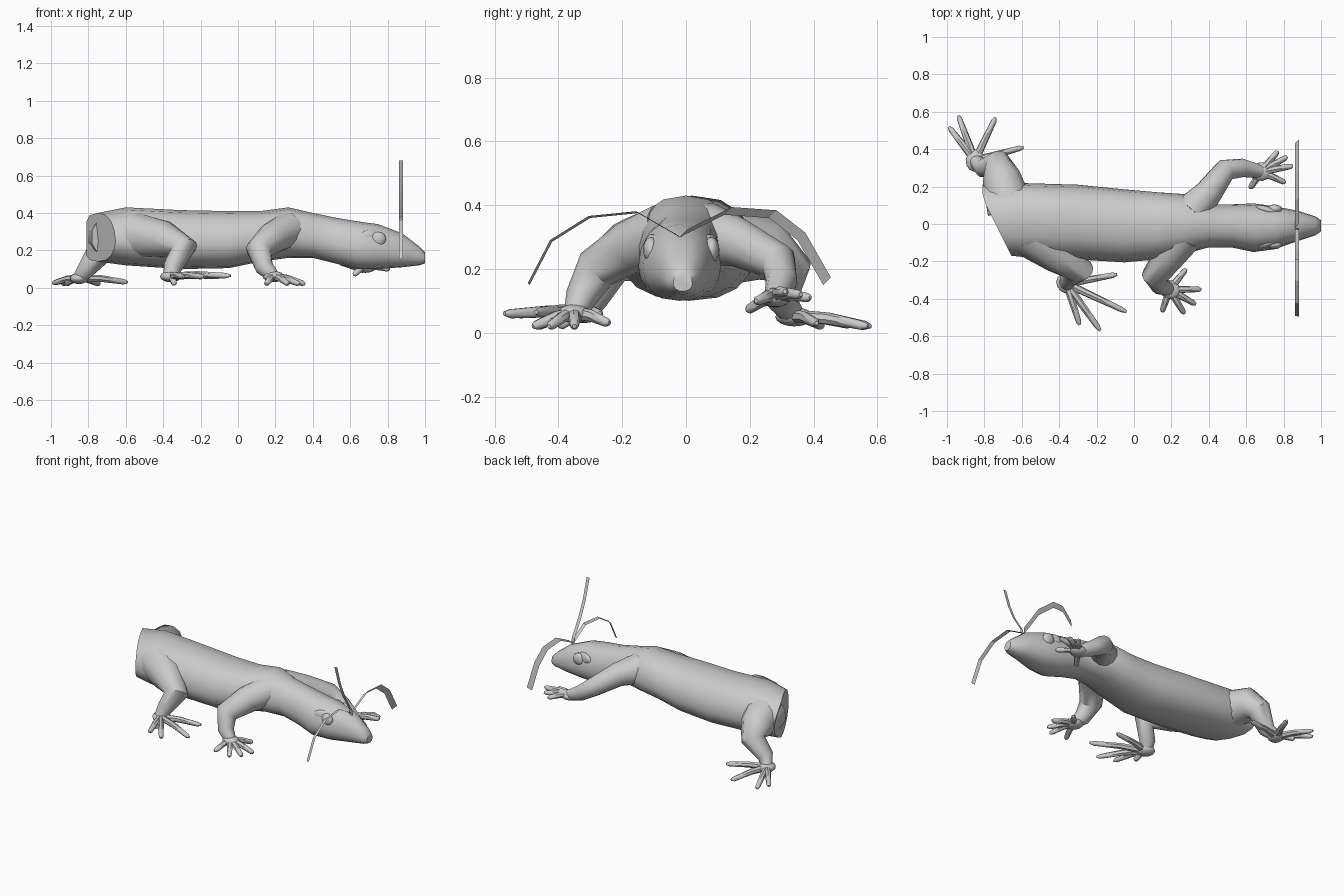
import bpy, bmesh, math
from mathutils import Vector

cube = bpy.data.objects.get("Cube")
if cube:
    bpy.data.objects.remove(cube, do_unlink=True)


def finish(name, bm, angle=50):
    """Turn a bmesh into a smooth-shaded object."""
    bmesh.ops.recalc_face_normals(bm, faces=bm.faces)
    mesh = bpy.data.meshes.new(name)
    bm.to_mesh(mesh)
    bm.free()
    obj = bpy.data.objects.new(name, mesh)
    bpy.context.collection.objects.link(obj)
    bpy.ops.object.select_all(action='DESELECT')
    obj.select_set(True)
    bpy.context.view_layer.objects.active = obj
    bpy.ops.object.shade_smooth_by_angle(angle=math.radians(angle))
    return obj


def loft(bm, rings):
    """Skin a list of closed rings and cap both ends."""
    loops = [[bm.verts.new(p) for p in ring] for ring in rings]
    for a, b in zip(loops, loops[1:]):
        for i in range(len(a)):
            j = (i + 1) % len(a)
            bm.faces.new((a[i], a[j], b[j], b[i]))
    bm.faces.new(loops[0][::-1])
    bm.faces.new(loops[-1])


def tube(bm, points, radii, sides):
    """Tapered tube along a path, carrying its frame without twist."""
    pts = [Vector(p) for p in points]
    rings, side = [], None
    for i, p in enumerate(pts):
        tangent = (pts[min(i + 1, len(pts) - 1)] - pts[max(i - 1, 0)]).normalized()
        if side is None:
            side = tangent.orthogonal()
        side = (side - tangent * side.dot(tangent)).normalized()
        other = tangent.cross(side)
        turns = [math.tau * k / sides for k in range(sides)]
        rings.append([p + (side * math.cos(t) + other * math.sin(t)) * radii[i] for t in turns])
    loft(bm, rings)


def ball(name, center, scale, tilt=0):
    bpy.ops.mesh.primitive_uv_sphere_add(segments=12, ring_count=8, location=center)
    obj = bpy.context.object
    obj.name = name
    obj.scale = scale
    obj.rotation_euler.z = tilt
    bpy.ops.object.shade_smooth()
    return obj


# Body and head: x, centre y, half width, bottom, top, slant of the section
sections = [
    (-.75, .02, .19, .14, .40, -.5),
    (-.60, .02, .20, .12, .43, -.2),
    (-.30, .01, .20, .10, .415, 0),
    (-.05, -.01, .195, .105, .41, 0),
    (.12, -.01, .18, .14, .41, 0),
    (.27, 0, .16, .16, .43, 0),
    (.40, -.01, .115, .16, .40, 0),
    (.52, -.01, .115, .13, .375, 0),
    (.64, -.02, .13, .10, .355, 0),
    (.75, -.02, .115, .10, .34, 0),
    (.88, -.01, .08, .11, .29, 0),
    (.97, -.01, .05, .12, .22, 0),
    (1, -.01, .03, .13, .19, 0),
]
SIDES = 16
rings = []
for x, cy, half, low, high, slant in sections:
    ring = []
    waist = low + (high - low) * .42
    for k in range(SIDES):
        t = math.tau * k / SIDES
        c, s = math.cos(t), math.sin(t)
        dy = half * math.copysign(abs(c) ** .85, c)
        reach = high - waist if s > 0 else waist - low
        ring.append((max(x + slant * dy, -.81), cy + dy, waist + reach * s))
    rings.append(ring)
bm = bmesh.new()
loft(bm, rings)
finish("body_and_head", bm)

# Limbs: joints with radius, then toe tips reached from the last joint
limbs = {
    "left_hind": (
        [(-.66, .08, .27, .13), (-.71, .25, .265, .105), (-.73, .32, .20, .075),
         (-.81, .30, .10, .05), (-.85, .34, .05, .035)],
        [(-.99, .52, .025), (-.94, .58, .02), (-.74, .57, .02),
         (-.59, .41, .03), (-.92, .43, .02)]),
    "right_hind": (
        [(-.56, -.05, .28, .13), (-.40, -.17, .26, .10), (-.29, -.25, .21, .075),
         (-.35, -.29, .11, .05), (-.36, -.32, .06, .04)],
        [(-.09, -.27, .06), (-.04, -.47, .065), (-.18, -.57, .06),
         (-.29, -.54, .06), (-.34, -.40, .02)]),
    "left_front": (
        [(.30, .06, .31, .10), (.40, .17, .28, .075), (.49, .29, .22, .06),
         (.58, .30, .16, .05), (.68, .28, .11, .035)],
        [(.77, .39, .11), (.82, .36, .12), (.85, .31, .13),
         (.81, .22, .10), (.62, .19, .07)]),
    "right_front": (
        [(.27, -.06, .31, .10), (.19, -.17, .27, .085), (.11, -.28, .20, .07),
         (.14, -.33, .11, .05), (.19, -.35, .06, .035)],
        [(.36, -.35, .02), (.33, -.43, .02), (.27, -.48, .02),
         (.15, -.47, .02), (.28, -.24, .03)]),
}
for name, (joints, tips) in limbs.items():
    bm = bmesh.new()
    tube(bm, [j[:3] for j in joints], [j[3] for j in joints], 12)
    finish(name + "_leg", bm)

    palm = Vector(joints[-1][:3])
    heading = sum((Vector(t) for t in tips), Vector()) / len(tips) - palm
    ball(name + "_palm", palm, (.06, .05, .03), math.atan2(heading.y, heading.x))

    bm = bmesh.new()
    for tip in tips:
        end = Vector(tip)
        knuckle = palm.lerp(end, .45) + Vector((0, 0, .008))
        near = palm.lerp(end, .92)
        tube(bm, [palm, knuckle, near, end], [.022, .019, .015, .007], 7)
    finish(name + "_toes", bm)

# Eyes with a raised lid behind each
for label, sign in (("left", 1), ("right", -1)):
    ball(label + "_eye", (.75, sign * .095 - .015, .26), (.042, .025, .04))
    ball(label + "_brow", (.71, sign * .09 - .015, .275), (.06, .02, .035), -sign * .3)

# Thin curling ribbons on the snout, as (y, z) paths with a blade width
ribbons = {
    "upright_ribbon": ([(-.02, .26), (-.03, .33), (-.10, .44), (-.15, .55), (-.19, .68)], 0),
    "right_ribbon": ([(-.02, .30), (-.15, .375), (-.30, .36), (-.42, .285), (-.49, .15)], -.006),
    "left_ribbon": ([(-.02, .30), (.12, .37), (.26, .36), (.35, .29), (.43, .15)], .024),
}
for name, (path, lean) in ribbons.items():
    bm = bmesh.new()
    edge = Vector((.022, lean, abs(lean)))
    rows = []
    for y, z in path:
        p = Vector((.86, y, z))
        rows.append((bm.verts.new(p), bm.verts.new(p + edge)))
    for a, b in zip(rows, rows[1:]):
        bm.faces.new((a[0], a[1], b[1], b[0]))
    finish(name, bm, 20)
